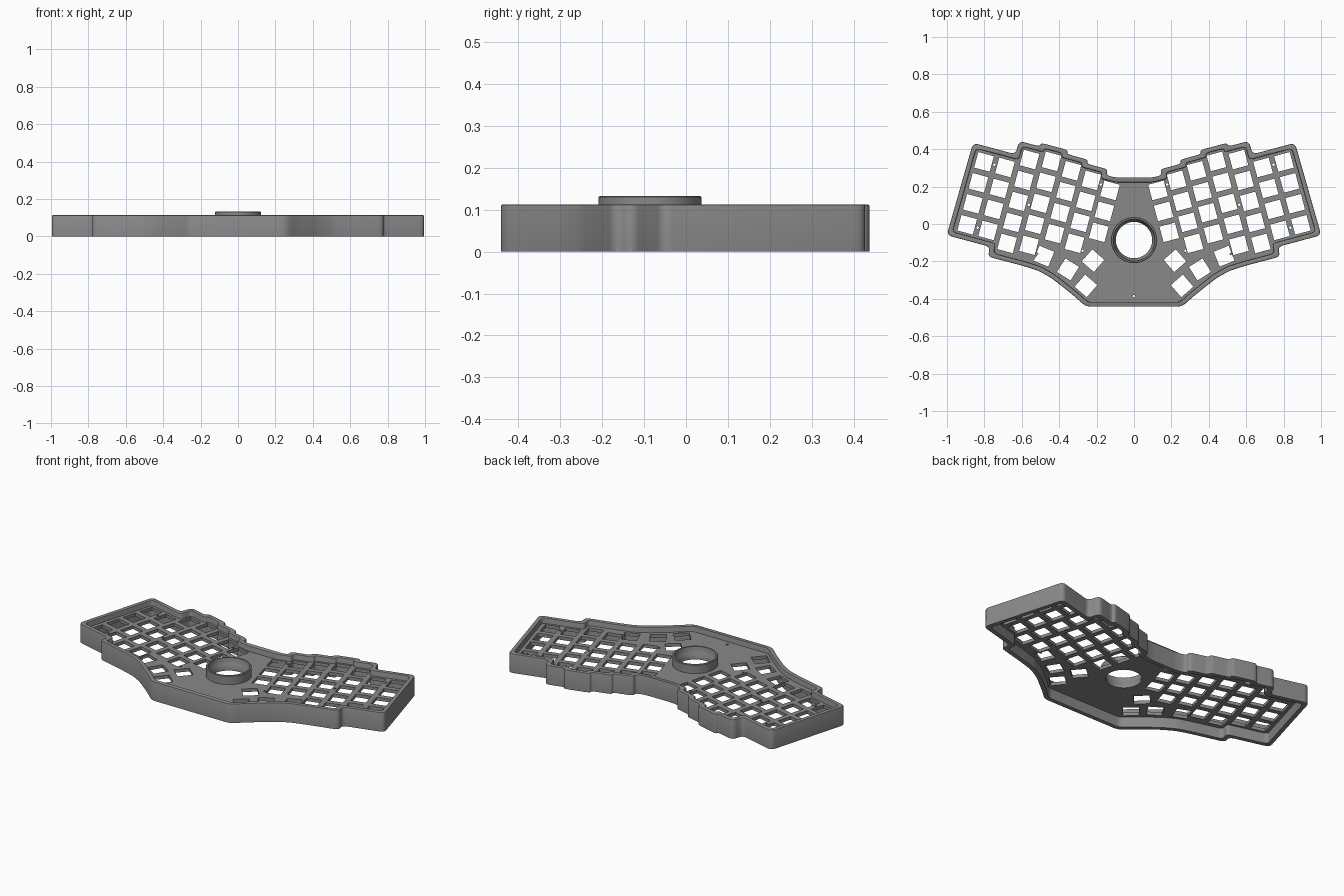
import bpy, bmesh, math
from mathutils import Vector, Matrix

if "Cube" in bpy.data.objects:
    bpy.data.objects.remove(bpy.data.objects["Cube"])

TILT = math.radians(-15)
ORIGIN = Vector((-0.802, 0.332))      # centre of the outermost top key
PITCH, KEY, WALL = 0.116, 0.086, 0.025
HEIGHT, PLATE_LOW, PLATE_TOP = 0.113, 0.062, 0.081
BALL = Vector((0, -0.086))

grey = bpy.data.materials.new("mid grey")
grey.diffuse_color = (0.25, 0.25, 0.25, 1)
grey.use_nodes = True
grey.node_tree.nodes["Principled BSDF"].inputs["Base Color"].default_value = grey.diffuse_color


def local(u, v):
    """Point in the tilted key grid of the left half."""
    return ORIGIN + Matrix.Rotation(TILT, 2) @ Vector((u, v))


def mirrored(pts):
    return [Vector((-p.x, p.y)) for p in reversed(pts)]


def inset(pts, d):
    """Mitred inward offset of a clockwise outline."""
    out = []
    for i, p in enumerate(pts):
        a = (p - pts[i - 1]).normalized()
        b = (pts[(i + 1) % len(pts)] - p).normalized()
        na, nb = Vector((a.y, -a.x)), Vector((b.y, -b.x))
        out.append(p + (na + nb) * d / (1 + na.dot(nb)))
    return out


def rounded(pts, r):
    """Replace each corner by a short curve."""
    out = []
    for i, p in enumerate(pts):
        a, b = pts[i - 1] - p, pts[(i + 1) % len(pts)] - p
        s = p + a.normalized() * min(r, a.length * 0.45)
        e = p + b.normalized() * min(r, b.length * 0.45)
        for k in range(6):
            t = k / 5
            out.append(s * (1 - t) ** 2 + p * 2 * t * (1 - t) + e * t * t)
    return out


def circle(c, r, n):
    return [c + Vector((math.cos(k * math.tau / n), math.sin(k * math.tau / n))) * r
            for k in range(n)]


def square(c, angle):
    h = KEY / 2
    rot = Matrix.Rotation(angle, 2)
    return [c + rot @ Vector(q) for q in ((-h, -h), (h, -h), (h, h), (-h, h))]


def finish(name, bm):
    me = bpy.data.meshes.new(name)
    bmesh.ops.recalc_face_normals(bm, faces=bm.faces[:])
    bm.to_mesh(me)
    bm.free()
    me.materials.append(grey)
    ob = bpy.data.objects.new(name, me)
    bpy.context.collection.objects.link(ob)
    bpy.ops.object.select_all(action='DESELECT')
    ob.select_set(True)
    bpy.context.view_layer.objects.active = ob
    bpy.ops.object.shade_smooth_by_angle(angle=math.radians(35))
    return ob


def slab(name, loops, z0, z1, bevel=0):
    """Extrude a filled outline with holes from z0 to z1."""
    cu = bpy.data.curves.new(name + "_profile", 'CURVE')
    cu.dimensions, cu.fill_mode = '2D', 'BOTH'
    cu.extrude = (z1 - z0) / 2
    for pts in loops:
        sp = cu.splines.new('POLY')
        sp.points.add(len(pts) - 1)
        for q, p in zip(sp.points, pts):
            q.co = (p.x, p.y, 0, 1)
        sp.use_cyclic_u = True
    tmp = bpy.data.objects.new(name + "_profile", cu)
    bpy.context.collection.objects.link(tmp)
    dg = bpy.context.evaluated_depsgraph_get()
    me = bpy.data.meshes.new_from_object(tmp.evaluated_get(dg))
    bpy.data.objects.remove(tmp)
    bm = bmesh.new()
    bm.from_mesh(me)
    bmesh.ops.remove_doubles(bm, verts=bm.verts[:], dist=1e-5)
    bmesh.ops.translate(bm, verts=bm.verts[:], vec=(0, 0, (z0 + z1) / 2))
    if bevel:
        rim = [e for e in bm.edges if len(e.link_faces) == 2
               and all(v.co.z > z1 - 1e-4 for v in e.verts)
               and e.calc_face_angle(0) > 1]
        bmesh.ops.bevel(bm, geom=rim, offset=bevel, segments=2, profile=0.5,
                        affect='EDGES')
    return finish(name, bm)


# Case outline: left half clockwise from the front, then mirrored
half = [Vector(p) for p in ((-0.257, -0.442), (-0.32, -0.385), (-0.38, -0.337),
                            (-0.44, -0.29), (-0.51, -0.25), (-0.6, -0.222))]
half += [local(u, v) for u, v in (
    (0.150, -0.484), (0.150, -0.430), (-0.091, -0.430), (-0.083, 0.083),
    (0.152, 0.083), (0.152, 0.157), (0.268, 0.157), (0.268, 0.177),
    (0.418, 0.177), (0.418, 0.155), (0.534, 0.155), (0.534, 0.133),
    (0.650, 0.133), (0.650, 0.100))]
half.append(Vector((-0.09, 0.247)))
outline = half + mirrored(half)

# Outer wall, open above and below the plate
slab("case_wall", [rounded(outline, 0.03), rounded(inset(outline, WALL), 0.022)],
     0, HEIGHT, 0.005)

# Key openings: staggered columns (u, v of the top key, rows) and thumb keys
columns = [(0, 0, 4), (0.116, 0, 4), (0.232, 0.075, 5), (0.348, 0.096, 5),
           (0.464, 0.075, 4), (0.580, 0.053, 4), (0.690, 0.027, 3)]
holes = [square(local(u, v - r * PITCH), TILT) for u, v, n in columns for r in range(n)]
for x, y, deg in ((-0.482, -0.172, -22), (-0.353, -0.243, -32),
                  (-0.257, -0.331, -41), (-0.219, -0.196, -41)):
    holes.append(square(Vector((x, y)), math.radians(deg)))
# Screw holes in the gaps between keys
for u, v in ((0.058, 0.0), (0.058, -0.348), (0.290, -0.16), (0.635, 0.045)):
    holes.append(circle(local(u, v), 0.007, 12))
for x, y in ((-0.275, -0.143), (-0.518, -0.160)):
    holes.append(circle(Vector((x, y)), 0.007, 12))
holes += [mirrored(h) for h in holes]
holes.append(circle(Vector((0, -0.386)), 0.007, 12))
holes.append(circle(BALL, 0.099, 64))

# Key plate set inside the wall
slab("key_plate", [rounded(inset(outline, WALL - 0.006), 0.022)] + holes,
     PLATE_LOW, PLATE_TOP)

# Raised socket ring in the middle
profile = [(0.123, 0.064), (0.123, 0.130), (0.120, 0.133), (0.112, 0.133),
           (0.110, 0.115), (0.105, 0.098), (0.097, 0.082), (0.097, PLATE_LOW)]
bm = bmesh.new()
N = 64
rings = [[bm.verts.new((BALL.x + r * math.cos(k * math.tau / N),
                        BALL.y + r * math.sin(k * math.tau / N), z))
          for k in range(N)] for r, z in profile]
for i, a in enumerate(rings):
    b = rings[(i + 1) % len(rings)]
    for k in range(N):
        bm.faces.new((a[k], a[(k + 1) % N], b[(k + 1) % N], b[k]))
finish("socket_ring", bm)
